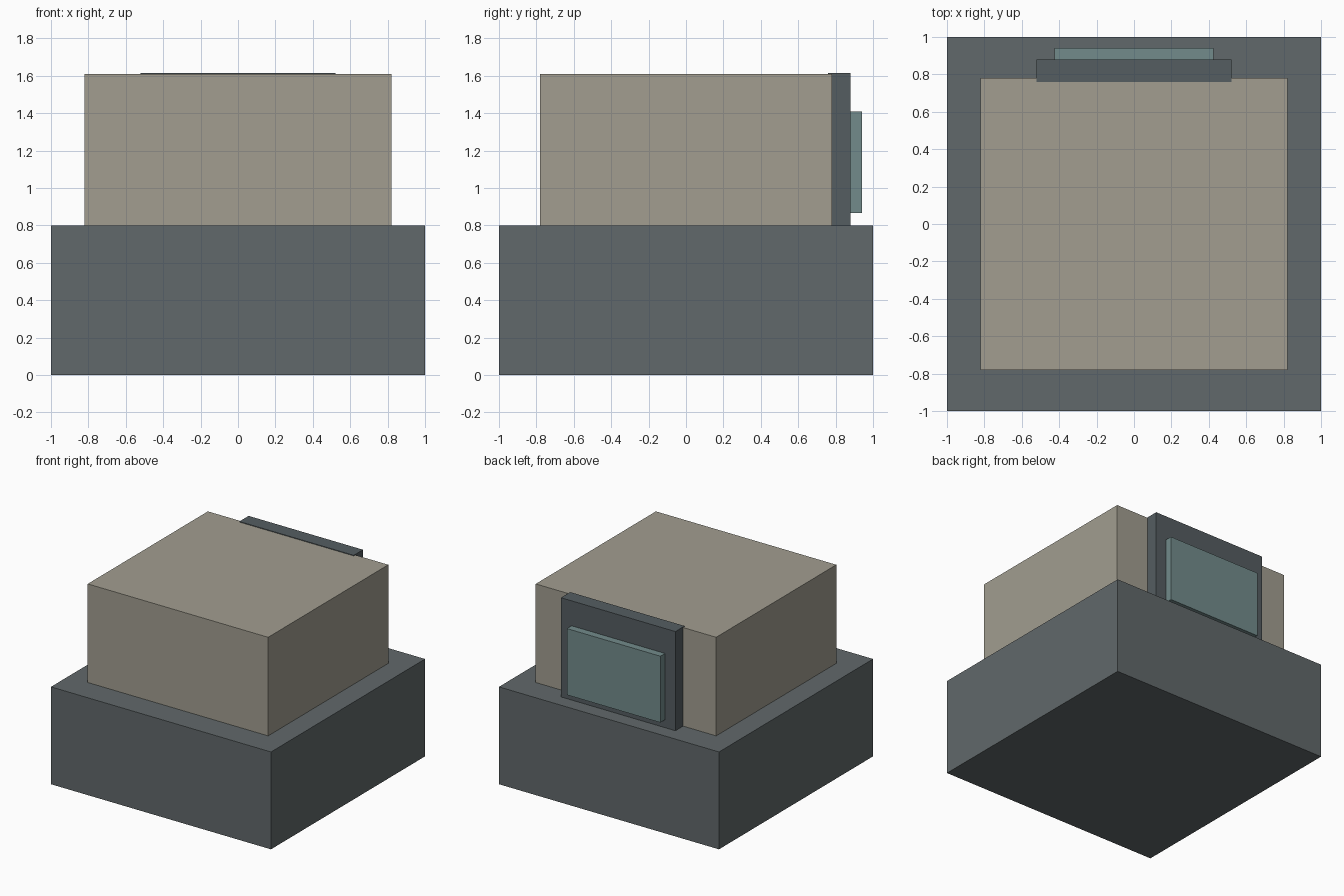
import bpy

if "Cube" in bpy.data.objects:
    bpy.data.objects.remove(bpy.data.objects["Cube"])


def material(name, rgb):
    m = bpy.data.materials.new(name)
    m.diffuse_color = (*rgb, 1)
    m.use_nodes = True
    m.node_tree.nodes["Principled BSDF"].inputs["Base Color"].default_value = m.diffuse_color
    return m


def box(name, lo, hi, mat):
    bpy.ops.mesh.primitive_cube_add(size=1, location=[(a + b) / 2 for a, b in zip(lo, hi)])
    ob = bpy.context.object
    ob.name = name
    ob.scale = [b - a for a, b in zip(lo, hi)]
    bpy.ops.object.transform_apply(location=False, rotation=False, scale=True)
    ob.data.materials.append(mat)
    return ob


dark = material("dark_grey", (0.12, 0.14, 0.145))
trim = material("trim_grey", (0.09, 0.11, 0.12))
stone = material("warm_stone", (0.36, 0.34, 0.28))
glass = material("teal_panel", (0.17, 0.26, 0.26))

# Wide plinth and the block standing on it
box("base", (-1, -1, 0), (1, 1, 0.8), dark)
box("body", (-0.82, -0.78, 0.8), (0.82, 0.78, 1.61), stone)

# Rear frame let into the block, with a raised panel
box("rear_frame", (-0.52, 0.76, 0.8), (0.52, 0.88, 1.615), trim)
box("rear_panel", (-0.425, 0.87, 0.865), (0.425, 0.94, 1.41), glass)
